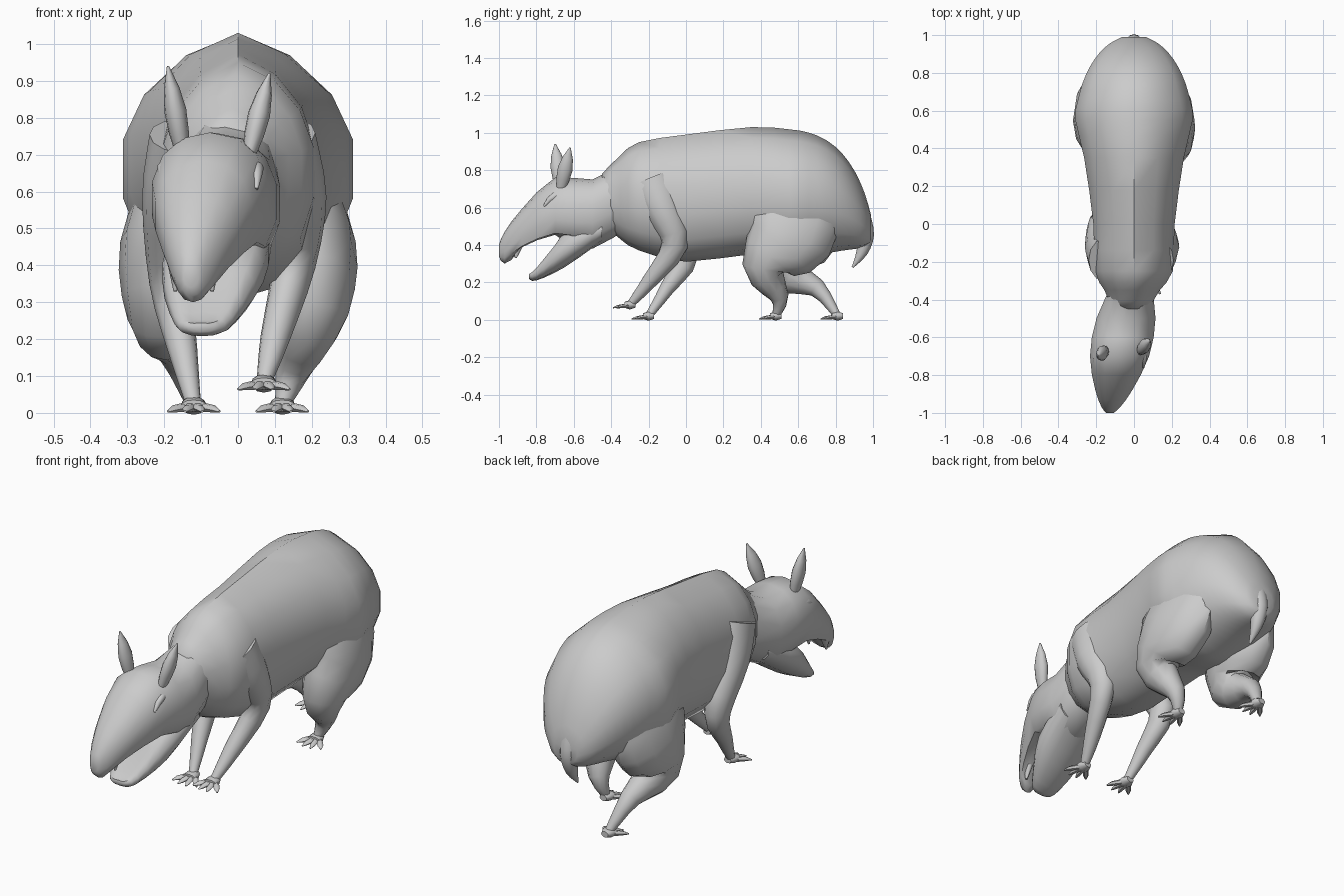
import bpy, bmesh, math
from mathutils import Vector

cube = bpy.data.objects.get("Cube")
if cube:
    bpy.data.objects.remove(cube, do_unlink=True)

grey = bpy.data.materials.new("plain grey")
grey.use_nodes = True
colour = (.6, .6, .6, 1)
grey.diffuse_color = colour
grey.node_tree.nodes["Principled BSDF"].inputs["Base Color"].default_value = colour


def build(name, tubes):
    """Skin each list of rings into a closed tube, all in one object."""
    bm = bmesh.new()
    for rings in tubes:
        loops = [[bm.verts.new(point) for point in ring] for ring in rings]
        for near, far in zip(loops, loops[1:]):
            for i in range(len(near)):
                bm.faces.new((near[i - 1], near[i], far[i], far[i - 1]))
        bm.faces.new(loops[0])
        bm.faces.new(loops[-1])
    bmesh.ops.recalc_face_normals(bm, faces=bm.faces)
    mesh = bpy.data.meshes.new(name)
    bm.to_mesh(mesh)
    bm.free()
    mesh.materials.append(grey)
    part = bpy.data.objects.new(name, mesh)
    bpy.context.collection.objects.link(part)
    bpy.ops.object.select_all(action='DESELECT')
    part.select_set(True)
    bpy.context.view_layer.objects.active = part
    bpy.ops.object.shade_smooth_by_angle(angle=math.radians(50))


def flow(stations, steps=3):
    """Fill in a smooth curve through rows of numbers."""
    rows = [Vector(row) for row in stations]
    filled = []
    for k, (start, end) in enumerate(zip(rows, rows[1:])):
        leave = (end - rows[max(k - 1, 0)]) / 2
        arrive = (rows[min(k + 2, len(rows) - 1)] - start) / 2
        for step in range(steps):
            t = step / steps
            ease = t * t * (3 - 2 * t)
            filled.append(start.lerp(end, ease) + leave * t * (1 - t) ** 2
                          - arrive * t * t * (1 - t))
    return filled + [rows[-1]]


def circle(count):
    turns = [math.tau * i / count for i in range(count)]
    return [(math.sin(turn), math.cos(turn)) for turn in turns]


def bulge(value):
    """Make a circle a little squarer."""
    return math.copysign(abs(value) ** .9, value)


def upright(stations, sway, scoop=0, ridge=0):
    """Upright sections: y, top, bottom, half width. The middle line sways to
    one side towards the nose; scoop hollows the mouth side of the snout;
    ridge slopes the back down from its middle line."""
    rings = []
    for y, top, bottom, half in stations:
        x, middle, tall = sway * min(y + .25, 0), (top + bottom) / 2, (top - bottom) / 2
        ring = []
        for s, c in circle(14):
            slope = 1 - ridge * abs(s) if c > 0 else 1
            z = middle + tall * bulge(c) * slope
            if c * scoop > 0 and abs(s) < .7 and -.93 < y < -.65:
                z -= scoop * tall
            ring.append((x + half * bulge(s), y, z))
        rings.append(ring)
    return rings


def limb(points, widths, depths, count=12):
    """Sections square to a path, with a width and a depth at each point."""
    rings = []
    for k, (point, width, depth) in enumerate(zip(points, widths, depths)):
        ahead = points[min(k + 1, len(points) - 1)]
        along = (ahead - points[max(k - 1, 0)]).normalized()
        side = (Vector((1, 0, 0)) - along * along.x).normalized()
        front = along.cross(side)
        rings.append([point + side * width * c + front * depth * s
                      for s, c in circle(count)])
    return rings


def curved_limb(joints, widths, depths):
    rows = flow([(*joint, width, depth)
                 for joint, width, depth in zip(joints, widths, depths)])
    return limb([Vector(row[:3]) for row in rows],
                [row[3] for row in rows], [row[4] for row in rows])


# Torso: a chest that widens into a rounded, drooping rump
chest = [(-.45, .78, .52, .1), (-.35, .88, .43, .15), (-.25, .95, .37, .21),
         (0, .99, .31, .22), (.35, 1.03, .35, .27)]
rump = []
for degrees in range(6, 90, 12):
    reach, size = math.sin(math.radians(degrees)), math.cos(math.radians(degrees))
    middle = .67 - .2 * reach ** 4
    rump.append((.5 + reach / 2, middle + .35 * size, middle - .35 * size, .32 * size))
build("torso", [upright(flow(chest + rump, 2), sway=.1, ridge=.2)])

# Head with a long drooping snout
build("head", [upright(flow([
    (-.3, .86, .5, .1), (-.5, .75, .38, .16), (-.7, .76, .4, .16),
    (-.88, .59, .35, .1), (-.97, .47, .3, .05), (-1, .4, .34, .02)], 2),
    sway=.17, scoop=-.3)])

# Open lower jaw
build("lower_jaw", [upright(flow([
    (-.45, .56, .42, .13), (-.65, .48, .28, .14), (-.8, .29, .21, .08),
    (-.84, .25, .22, .04)]), sway=.17, scoop=.4)])

# Lip points, ears and brows, placed about the head's middle
head_middle = Vector((-.07, -.67, .7))
leaf = [.6, .9, 1, .7, .1]


def place(sideways, back, up):
    return head_middle + Vector((sideways, back, up))


build("lip_points", [limb([place(x, -.23, -.3), place(x, -.24, -.37)],
                          [.02, .005], [.03, .005]) for x in (-.1, 0)])
for name, base, tip in (("left_ear", place(.1, 0, 0), place(.155, .05, .22)),
                        ("right_ear", place(-.08, 0, 0), place(-.12, -.03, .24))):
    points = [base.lerp(tip, k / 4) for k in range(5)]
    build(name, [limb(points, [w * .03 for w in leaf], [w * .04 for w in leaf])])
brow_sizes = [.01, .02, .015, .005]
build("brows", [limb([place(x, -k * .03, -.03 - k * k * .007) for k in range(4)],
                     brow_sizes, brow_sizes) for x in (-.13, .12)])


def foot(name, ankle):
    """A low pad with four spread toes."""
    x, y, z = ankle
    floor = z - .03
    pad = [Vector((x, y + back, floor + .02)) for back in (.03, 0, -.03)]
    tubes = [limb(pad, [.02, .035, .035], [.015, .025, .015])]
    for finger in range(4):
        spread = (finger - 1.5) / 1.5
        length = .09 - .03 * abs(spread)
        toe = [Vector((x + spread * (.02 + .05 * t), y - .01 - length * t,
                       floor + .016 - .012 * t * t)) for t in (0, .65, 1)]
        tubes.append(limb(toe, [.014, .014, .004], [.014, .01, .003], 6))
    build(name, tubes)


# Legs: each pair shares its thickness and has its own stride pose
front_width = [.08, .09, .06, .04, .02]
front_depth = [.12, .1, .07, .04, .02]
hind_width = [.08, .13, .1, .05, .02]
hind_depth = [.22, .24, .12, .05, .02]
poses = {
    "left_front": [(.13, -.19, .75), (.15, -.12, .58), (.15, -.06, .4),
                   (.1, -.2, .2), (.07, -.3, .08)],
    "right_front": [(-.16, -.19, .75), (-.17, -.12, .58), (-.18, 0, .35),
                    (-.15, -.1, .17), (-.12, -.2, .02)],
    "left_hind": [(.15, .62, .7), (.19, .55, .45), (.2, .42, .28),
                  (.15, .5, .12), (.12, .48, .02)],
    "right_hind": [(-.15, .62, .7), (-.19, .57, .45), (-.2, .52, .26),
                   (-.17, .7, .17), (-.12, .81, .02)],
}
for name, joints in poses.items():
    hind = "hind" in name
    build(name + "_leg", [curved_limb(joints, hind_width if hind else front_width,
                                      hind_depth if hind else front_depth)])
    x, y, z = joints[-1]
    foot(name + "_foot", (x, y, z + .01))

# Short hanging tail
tail_size = [.05, .045, .03, .005]
build("tail", [curved_limb([(0, .94, .54), (0, .96, .45), (0, .94, .36), (0, .89, .28)],
                           tail_size, tail_size)])
